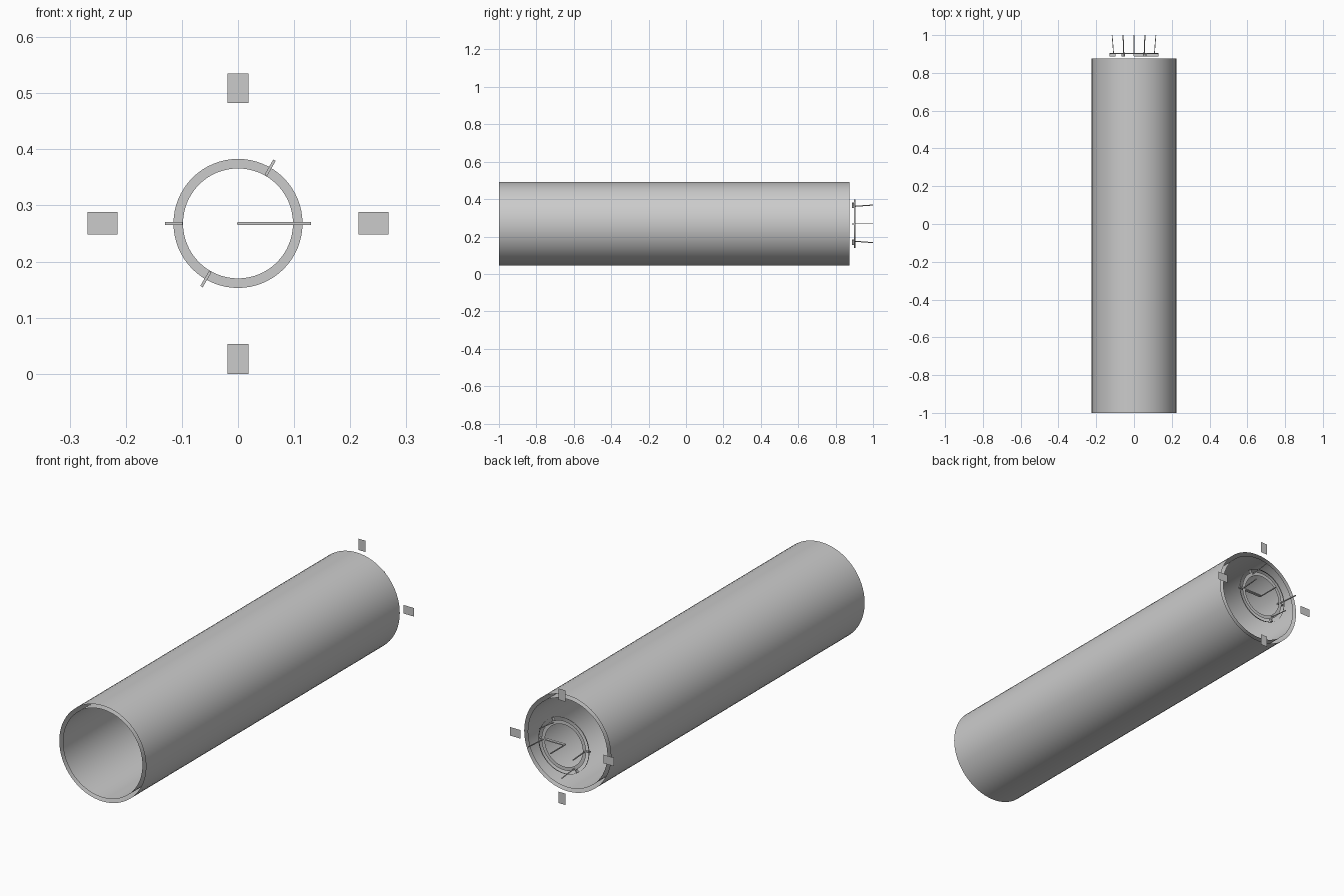
import bpy, bmesh, math
from mathutils import Vector, Matrix

if "Cube" in bpy.data.objects:
    bpy.data.objects.remove(bpy.data.objects["Cube"])

CZ = 0.268          # height of the tube axis
SEG = 64


def finish(name, bm, smooth=False):
    me = bpy.data.meshes.new(name)
    bm.to_mesh(me)
    bm.free()
    ob = bpy.data.objects.new(name, me)
    bpy.context.collection.objects.link(ob)
    if smooth:
        for p in me.polygons:
            p.use_smooth = True
    return ob


def swept_band(name, a, b, flip=False):
    """Revolve the segment a-b, given as (radius, y), around the tube axis."""
    bm = bmesh.new()
    loops = []
    for r, y in (a, b):
        loops.append([bm.verts.new((r * math.cos(t), y, CZ + r * math.sin(t)))
                      for t in (2 * math.pi * i / SEG for i in range(SEG))])
    for i in range(SEG):
        j = (i + 1) % SEG
        f = [loops[0][i], loops[0][j], loops[1][j], loops[1][i]]
        bm.faces.new(f[::-1] if flip else f)
    return finish(name, bm, True)


def polar(r, deg, y):
    t = math.radians(deg)
    return Vector((r * math.cos(t), y, CZ + r * math.sin(t)))


def bar(name, p, q, width, depth, deg):
    """Rectangular rod from p to q; width is tangential to the ring."""
    d = q - p
    tang = Vector((-math.sin(math.radians(deg)), 0, math.cos(math.radians(deg))))
    axis = d.normalized()
    other = axis.cross(tang).normalized()
    m = Matrix((axis * d.length, tang * width, other * depth)).transposed().to_4x4()
    m.translation = (p + q) / 2
    bm = bmesh.new()
    bmesh.ops.create_cube(bm, size=1, matrix=m)
    bmesh.ops.recalc_face_normals(bm, faces=bm.faces)
    return finish(name, bm)


# Open double-walled tube
swept_band("tube_outer_wall", (0.224, -1), (0.224, 0.875), flip=True)
swept_band("tube_inner_wall", (0.206, -1), (0.206, 0.875))

# Rear flat ring and thin outer hoop
swept_band("flat_ring", (0.098, 0.902), (0.115, 0.902))
swept_band("thin_hoop", (0.13, 0.899), (0.13, 0.905), flip=True)

# Radial arms with slightly flared prongs
for i, deg in enumerate((0, 60, 180, 240)):
    inner = 0.0 if deg == 0 else 0.099
    bar(f"arm_{i}", polar(inner, deg, 0.894), polar(0.13, deg, 0.894), 0.005, 0.013, deg)
    bar(f"prong_{i}", polar(0.107, deg, 0.89), polar(0.116, deg, 1.0), 0.004, 0.004, deg)
bar("centre_prong", polar(0, 0, 0.89), polar(0, 0, 1.0), 0.004, 0.004, 0)

# Four thin plates around the rear opening
for i, (x, z, w, h) in enumerate(((0.2415, CZ, 0.053, 0.04), (-0.2415, CZ, 0.053, 0.04),
                                  (0, 0.509, 0.038, 0.053), (0, 0.0265, 0.038, 0.053))):
    bm = bmesh.new()
    bm.faces.new([bm.verts.new((x + sx * w / 2, 0.916, z + sz * h / 2))
                  for sx, sz in ((-1, -1), (1, -1), (1, 1), (-1, 1))])
    finish(f"plate_{i}", bm)
